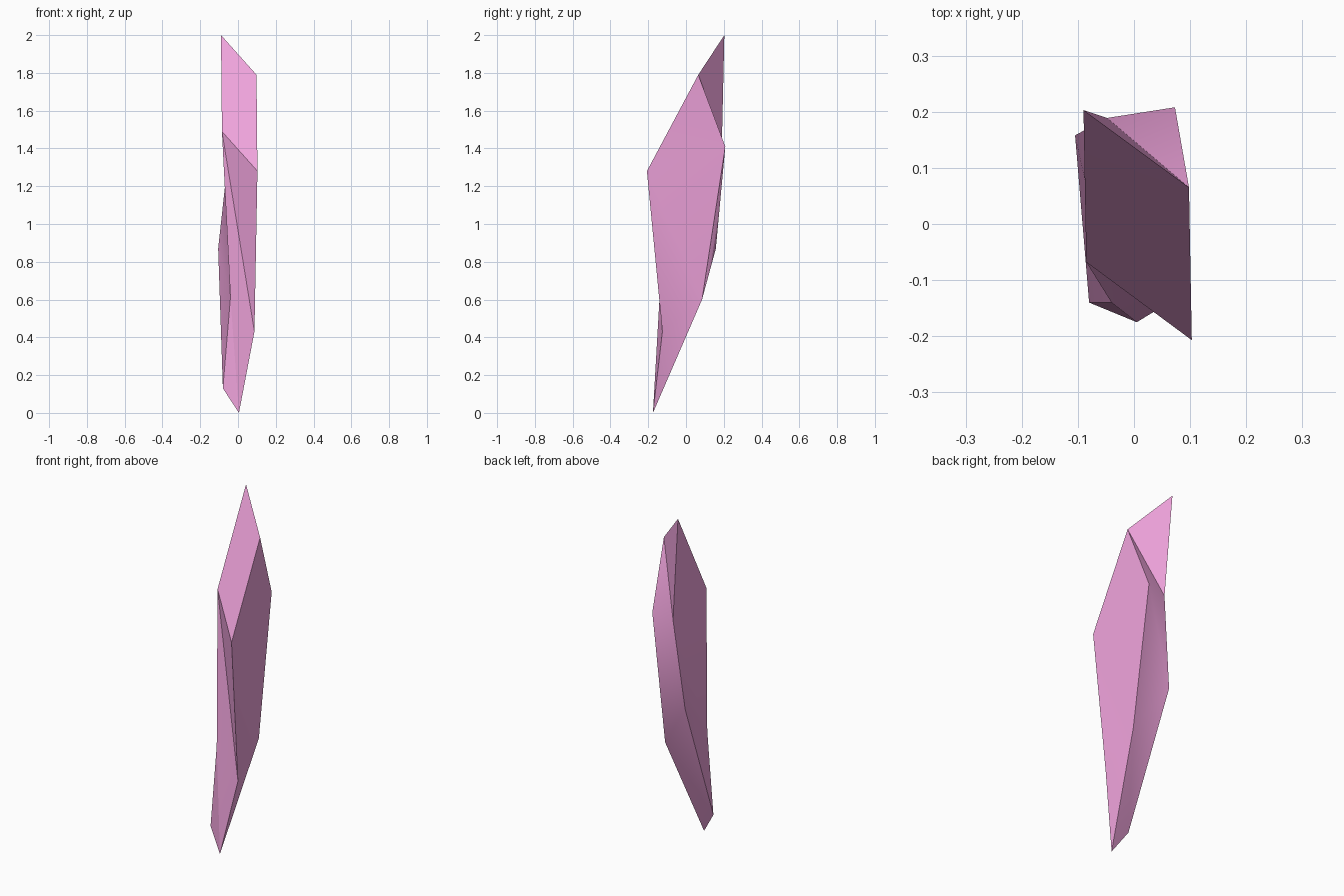
import bpy, bmesh

if "Cube" in bpy.data.objects:
    bpy.data.objects.remove(bpy.data.objects["Cube"])

# Four crystal edges, each listed top to bottom, counter-clockwise from front left
C, D = (-0.085, -0.068, 1.49), (0.103, -0.207, 1.28)
I, J = (-0.08, -0.14, 0.13), (0.005, -0.175, 0.0)
columns = [
    [C, C, (-0.04, -0.14, 0.61), I],
    [D, D, (0.087, -0.125, 0.43), J],
    [(0.098, 0.065, 1.79), (0.073, 0.208, 1.41), (0.076, 0.085, 0.60), J],
    [(-0.09, 0.203, 2.0), (-0.048, 0.189, 1.39), (-0.105, 0.158, 0.87), I],
]

bm = bmesh.new()
verts = {}


def vert(p):
    if p not in verts:
        verts[p] = bm.verts.new(p)
    return verts[p]


def facet(points):
    # Collapse repeated corners so pinched quads become triangles
    unique = list(dict.fromkeys(points))
    if len(unique) == 4:
        a, b, c, d = (vert(p) for p in unique)
        bm.faces.new((a, b, c))
        bm.faces.new((a, c, d))
    elif len(unique) == 3:
        bm.faces.new([vert(p) for p in unique])


# Slanted top facet
facet([col[0] for col in columns])

# Side facets between neighbouring edges
for k in range(4):
    left, right = columns[k], columns[(k + 1) % 4]
    for r in range(3):
        facet([left[r], left[r + 1], right[r + 1], right[r]] if k != 2 else
              [right[r], left[r], left[r + 1], right[r + 1]][1:] + [right[r]])

bmesh.ops.recalc_face_normals(bm, faces=bm.faces)
mesh = bpy.data.meshes.new("crystal_shard")
bm.to_mesh(mesh)
bm.free()

shard = bpy.data.objects.new("crystal_shard", mesh)
bpy.context.collection.objects.link(shard)

# Pink crystal colour
pink = bpy.data.materials.new("pink_crystal")
pink.diffuse_color = (0.85, 0.36, 0.70, 1)
pink.use_nodes = True
pink.node_tree.nodes["Principled BSDF"].inputs["Base Color"].default_value = pink.diffuse_color
mesh.materials.append(pink)

# Soft shallow creases, crisp main edges
bpy.context.view_layer.objects.active = shard
shard.select_set(True)
bpy.ops.object.shade_smooth_by_angle()
